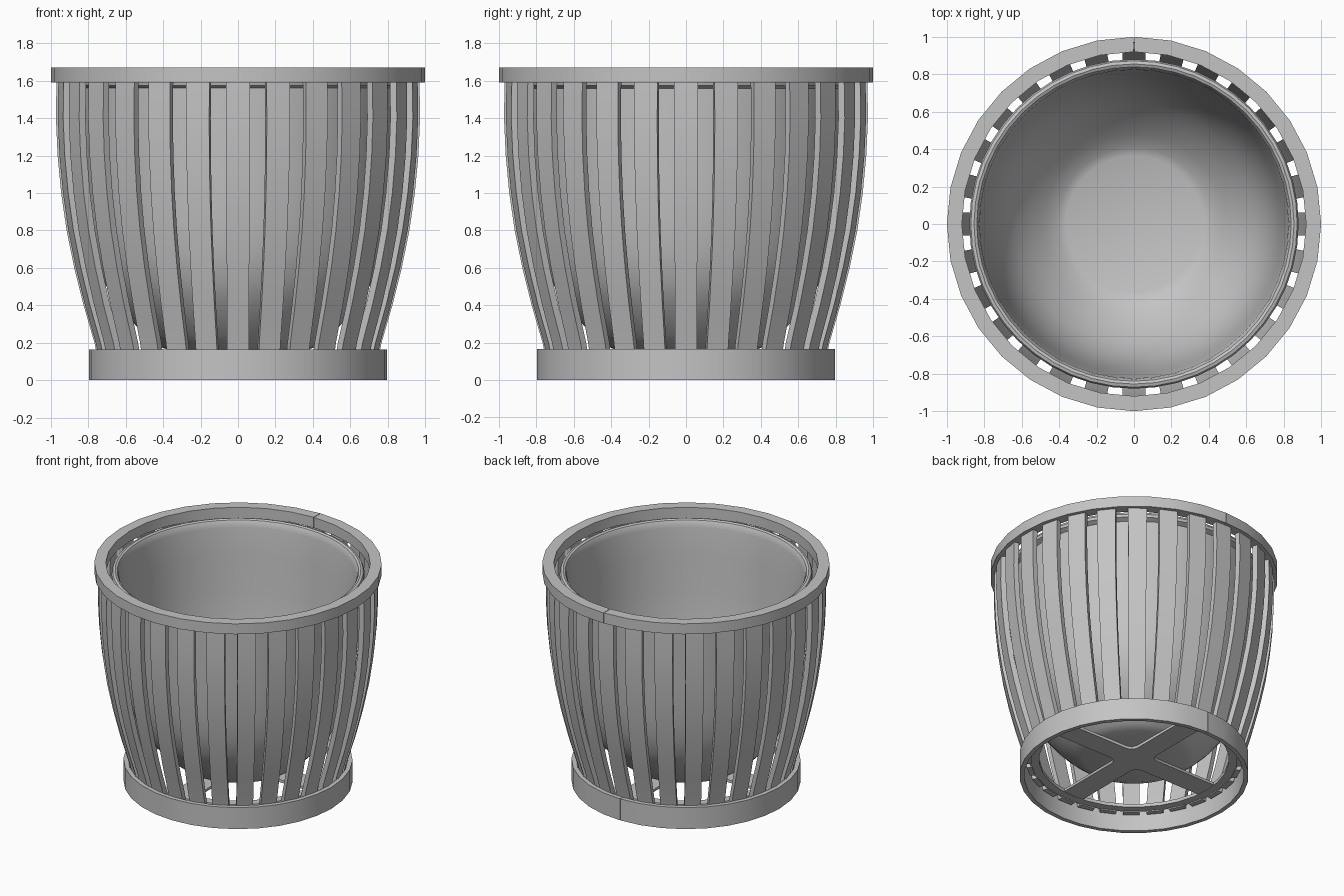
import bpy, bmesh, math
from mathutils import Matrix, Vector

cube = bpy.data.objects.get("Cube")
if cube:
    bpy.data.objects.remove(cube)

grey = bpy.data.materials.new("warm_grey")
grey.use_nodes = True
colour = (0.55, 0.55, 0.55, 1)
grey.diffuse_color = colour
grey.node_tree.nodes["Principled BSDF"].inputs["Base Color"].default_value = colour


def finish(bm, name):
    bmesh.ops.recalc_face_normals(bm, faces=bm.faces)
    mesh = bpy.data.meshes.new(name)
    bm.to_mesh(mesh)
    bm.free()
    mesh.materials.append(grey)
    ob = bpy.data.objects.new(name, mesh)
    bpy.context.collection.objects.link(ob)
    bpy.ops.object.select_all(action="DESELECT")
    ob.select_set(True)
    bpy.context.view_layer.objects.active = ob
    bpy.ops.object.shade_smooth_by_angle(angle=math.radians(35))
    return ob


def revolve(name, profile, closed=True, seam=0.0, steps=32):
    """Turn an (r, z) profile about z; a seam leaves a hairline slit at the back."""
    bm = bmesh.new()
    rows = []
    sweep = 2 * math.pi - seam
    count = steps + 1 if seam else steps
    for i in range(count):
        a = math.pi / 2 + seam / 2 + sweep * i / steps
        rows.append([bm.verts.new((r * math.cos(a), r * math.sin(a), z)) for r, z in profile])
    n = len(profile)
    for i in range(steps):
        a, b = rows[i], rows[(i + 1) % count]
        for j in range(n if closed else n - 1):
            k = (j + 1) % n
            bm.faces.new((a[j], b[j], b[k], a[k]))
    if seam:
        bm.faces.new(rows[0])
        bm.faces.new(rows[-1])
    elif not closed:
        # flat discs at both ends of an open profile
        bm.faces.new([r[0] for r in rows])
        bm.faces.new([r[-1] for r in rows])
    return finish(bm, name)


def band(r0, r1, z0, z1):
    return [(r0, z0), (r1, z0), (r1, z1), (r0, z1)]


# Hoops at top and bottom, and the flange inside the base
revolve("top_hoop", band(0.92, 1.0, 1.59, 1.67), seam=0.004)
revolve("base_hoop", band(0.765, 0.797, 0, 0.165), seam=0.004)
revolve("base_flange", band(0.66, 0.725, 0.13, 0.155))

# Inner pot: outside from the foot up, over the lip, and down to the floor
pot = [(0.36, 0.157), (0.42, 0.18), (0.50, 0.245), (0.58, 0.325), (0.66, 0.425),
       (0.72, 0.53), (0.765, 0.67), (0.795, 0.85), (0.815, 1.1), (0.83, 1.35),
       (0.84, 1.56), (0.875, 1.575), (0.88, 1.595), (0.872, 1.612), (0.855, 1.617),
       (0.84, 1.61), (0.83, 1.59), (0.825, 1.56), (0.81, 1.35), (0.795, 1.1),
       (0.775, 0.86), (0.745, 0.69), (0.70, 0.55), (0.64, 0.44), (0.56, 0.34),
       (0.48, 0.26), (0.41, 0.205), (0.365, 0.187)]
revolve("inner_pot", pot, closed=False, steps=48)

# Cross brace under the pot, with rounded inner corners
bm = bmesh.new()
reach, half, fillet = 0.69, 0.085, 0.05
quarter = [(reach, half), (half + fillet, half), (half + 0.3 * fillet, half + 0.3 * fillet),
           (half, half + fillet), (half, reach)]
outline = []
for i in range(4):
    turn = Matrix.Rotation(i * math.pi / 2, 4, "Z")
    outline += [bm.verts.new(turn @ Vector((x, y, 0.132))) for x, y in quarter]
base = bm.faces.new(outline)
top = bmesh.ops.extrude_face_region(bm, geom=[base])["geom"]
bmesh.ops.translate(bm, verts=[v for v in top if isinstance(v, bmesh.types.BMVert)], vec=(0, 0, 0.02))
finish(bm, "cross_brace")

# Bowed slats standing round the pot
slat_curve = [(0.75, 0.12), (0.767, 0.2), (0.825, 0.4), (0.875, 0.6), (0.916, 0.8),
              (0.945, 1.0), (0.964, 1.2), (0.973, 1.4), (0.97, 1.6)]
slats, thick = 28, 0.038
bm = bmesh.new()
for i in range(slats):
    turn = Matrix.Rotation(2 * math.pi * i / slats, 4, "Z")
    rows = []
    for r, z in slat_curve:
        w = 0.057 + 0.008 * z / 1.6
        ring = [(r - thick, -w), (r, -w), (r, w), (r - thick, w)]
        rows.append([bm.verts.new(turn @ Vector((x, y, z))) for x, y in ring])
    for a, b in zip(rows, rows[1:]):
        for j in range(4):
            k = (j + 1) % 4
            bm.faces.new((a[j], a[k], b[k], b[j]))
    bm.faces.new(rows[0])
    bm.faces.new(rows[-1])
finish(bm, "side_slats")
